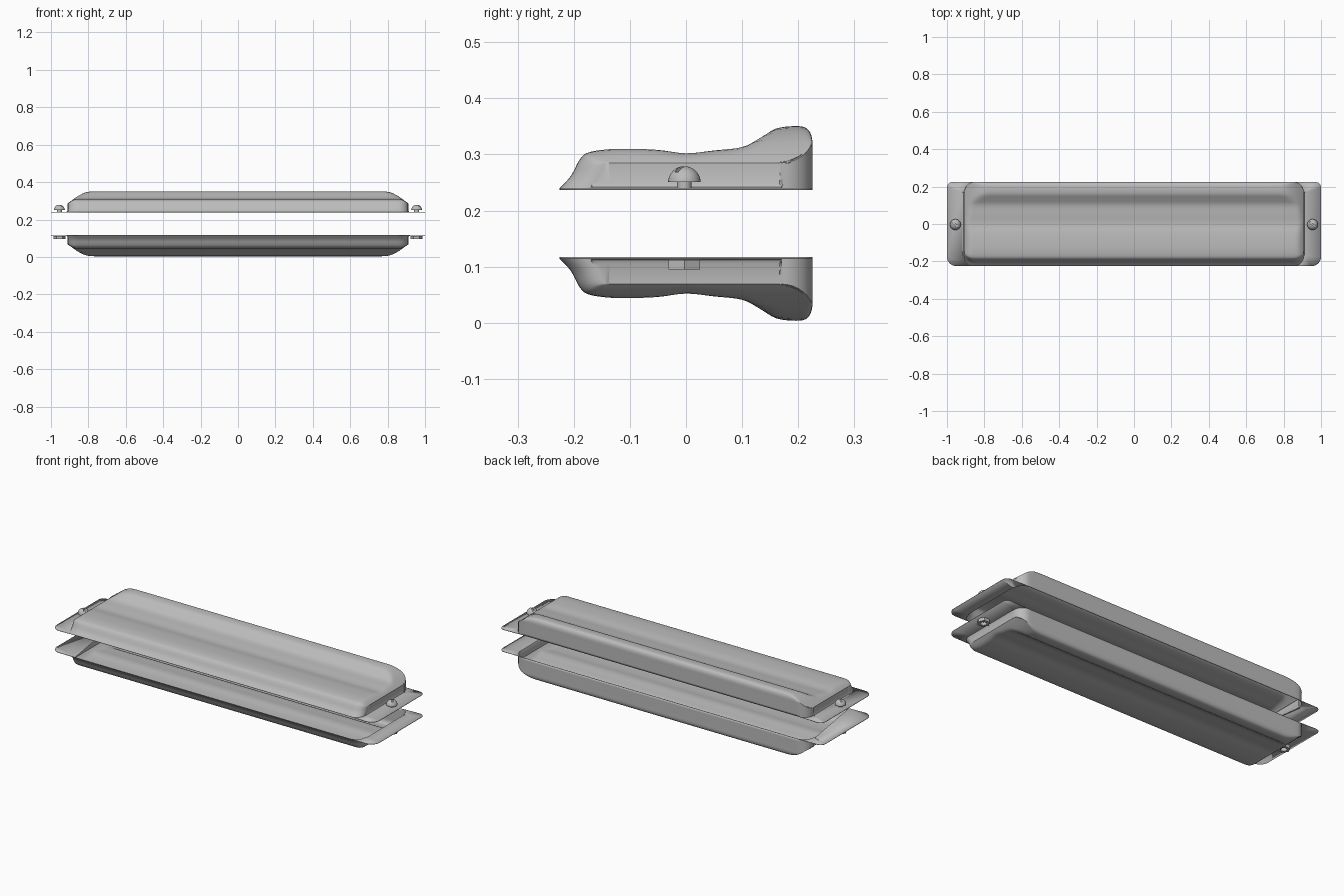
import bpy, bmesh, math
from mathutils import Matrix, Vector

if "Cube" in bpy.data.objects:
    bpy.data.objects.remove(bpy.data.objects["Cube"])

steel = bpy.data.materials.new("light_grey_metal")
steel.use_nodes = True
GREY = (0.5, 0.5, 0.5, 1)
steel.diffuse_color = GREY
steel.node_tree.nodes["Principled BSDF"].inputs["Base Color"].default_value = GREY

HALF = 0.225     # half depth
END = 0.908      # half length of the pressed body
ROUND = 0.055    # plan corner radius of the body
MIDDLE = 0.177   # mirror plane between the two shells
LIFT = 0.063     # flange height above the mirror plane


def finish(bm, name, angle=40):
    mesh = bpy.data.meshes.new(name)
    bm.to_mesh(mesh)
    bm.free()
    mesh.materials.append(steel)
    obj = bpy.data.objects.new(name, mesh)
    bpy.context.collection.objects.link(obj)
    bpy.ops.object.select_all(action='DESELECT')
    obj.select_set(True)
    bpy.context.view_layer.objects.active = obj
    bpy.ops.object.shade_smooth_by_angle(angle=math.radians(angle))
    return obj


def spline(points, steps=4):
    out = []
    ext = [points[0]] + points + [points[-1]]
    for a, b, c, d in zip(ext, ext[1:], ext[2:], ext[3:]):
        a, b, c, d = map(Vector, (a, b, c, d))
        for i in range(steps):
            t = i / steps
            out.append(0.5 * (2 * b + (c - a) * t + (2 * a - 5 * b + 4 * c - d) * t * t
                              + (3 * b - a - 3 * c + d) * t ** 3))
    return out + [Vector(points[-1])]


# Cross-section of the body: depth, height above the flange
PROFILE = spline([(-.225, 0), (-.205, .022), (-.19, .05), (-.175, .063), (-.14, .069),
                  (-.1, .07), (-.05, .068), (0, .062), (.05, .067), (.1, .073),
                  (.13, .088), (.16, .106), (.19, .112), (.212, .109), (.224, .092),
                  (.225, .06), (.225, 0)])


def cap(x):
    # greatest height allowed near the ends
    t = max(0, (abs(x) - 0.77) / (END - 0.77))
    return 0.045 + 0.07 * (1 - t ** 1.8)


def soft_min(a, b, k=0.012):
    h = max(k - abs(a - b), 0) / k
    return min(a, b) - h * h * k / 4


def section(x):
    over = max(0, abs(x) - (END - ROUND))
    inset = ROUND - math.sqrt(max(0, ROUND ** 2 - over ** 2))
    scale = 1 - inset / HALF
    return [(x, p.x * scale, max(0, soft_min(p.y, cap(x))) if p.y > 0.001 else 0)
            for p in PROFILE]


def arc(cx, cy, r, start, n=6):
    return [(cx + r * math.cos(start + math.pi / 2 * i / n),
             cy + r * math.sin(start + math.pi / 2 * i / n)) for i in range(n + 1)]


def shell(name, side):
    bm = bmesh.new()
    put = lambda p: bm.verts.new((p[0], p[1], MIDDLE + side * (LIFT + p[2])))
    straight = END - ROUND
    half = [0, 0.4, 0.7, 0.77, 0.79, 0.81, 0.83]
    half += [straight + ROUND * math.sin(math.pi / 2 * i / 8) for i in range(9)]
    stations = [-x for x in reversed(half[1:])] + half
    rows = [[put(p) for p in section(x)] for x in stations]
    for a, b in zip(rows, rows[1:]):
        for i in range(len(a) - 1):
            bm.faces.new((a[i], b[i], b[i + 1], a[i + 1]))
    for sx in (-1, 1):
        ends = rows if sx > 0 else rows[::-1]
        # end wall, with a small fillet onto the flange
        last = ends[-1]
        fillet = []
        for drop, out in ((0.008, 0), (0.002, 0.003), (0, 0.008)):
            fillet.append([last[0]] + [put((v.co.x + sx * out, v.co.y, drop))
                                       for v in last[1:-1]] + [last[-1]])
        for a, b in zip([last] + fillet, fillet):
            for i in range(len(a) - 1):
                quad = [a[i], b[i], b[i + 1], a[i + 1]]
                quad = list(dict.fromkeys(quad))
                if sx < 0:
                    quad.reverse()
                bm.faces.new(quad)
        # flat end flange wrapping around the body
        outer = arc(0.95, -HALF + 0.05, 0.05, -math.pi / 2) + arc(0.97, HALF - 0.03, 0.03, 0)
        ring = [put((sx * x, y, 0)) for x, y in outer]
        curve = ends[-9:]
        ring += [r[-1] for r in curve] + fillet[-1][-2:0:-1] + [r[0] for r in curve[::-1]]
        if sx < 0:
            ring.reverse()
        face = bm.faces.new(ring)
        bmesh.ops.triangulate(bm, faces=[face])
    if side < 0:
        bmesh.ops.reverse_faces(bm, faces=bm.faces)
    obj = finish(bm, name)
    thick = obj.modifiers.new("sheet_thickness", 'SOLIDIFY')
    thick.thickness = 0.003
    thick.offset = -1
    return obj


def cylinder(bm, r, depth, z, segments=24):
    bmesh.ops.create_cone(bm, cap_ends=True, segments=segments, radius1=r, radius2=r,
                          depth=depth, matrix=Matrix.Translation((0, 0, z)))


def slotted_head(name, x):
    # dome with a straight screwdriver slot
    bm = bmesh.new()
    bmesh.ops.create_uvsphere(bm, u_segments=32, v_segments=16, radius=0.029)
    bmesh.ops.bisect_plane(bm, geom=bm.verts[:] + bm.edges[:] + bm.faces[:],
                           plane_co=(0, 0, 0.0005), plane_no=(0, 0, -1), clear_outer=True)
    bmesh.ops.holes_fill(bm, edges=[e for e in bm.edges if e.is_boundary])
    head = finish(bm, name)
    head.location = (x, -0.003, 0.25)
    bm = bmesh.new()
    bmesh.ops.create_cube(bm, size=1)
    bmesh.ops.scale(bm, vec=(0.08, 0.008, 0.03), verts=bm.verts)
    cutter = finish(bm, name + "_slot_cutter")
    cutter.location = (x, -0.003, 0.25 + 0.034)
    cutter.rotation_euler.z = math.radians(-40)
    cutter.hide_render = True
    cutter.hide_viewport = True
    cut = head.modifiers.new("slot", 'BOOLEAN')
    cut.object = cutter
    cut.solver = 'EXACT'
    bm = bmesh.new()
    cylinder(bm, 0.013, 0.014, 0)
    finish(bm, name + "_shank").location = (x, -0.003, 0.245)


def hex_nut(name, x):
    # six-sided ring with a round bore
    bm = bmesh.new()
    rings = []
    for bore, z in ((0, -1), (0, 1), (1, 1), (1, -1)):
        ring = []
        for i in range(24):
            a = math.tau * i / 24
            off = (a % (math.pi / 3)) - math.pi / 6
            r = 0.016 if bore else 0.028 / math.cos(off)
            ring.append(bm.verts.new((r * math.cos(a), r * math.sin(a), z * 0.0085)))
        rings.append(ring)
    for a, b in zip(rings, rings[1:] + rings[:1]):
        for i in range(24):
            j = (i + 1) % 24
            bm.faces.new((a[i], a[j], b[j], b[i]))
    finish(bm, name, 25).location = (x, -0.003, 0.1035)


shell("upper_shell", 1)
shell("lower_shell", -1)
for label, x in (("left", 0.955), ("right", -0.955)):
    slotted_head(label + "_screw_head", x)
    hex_nut(label + "_nut", x)
